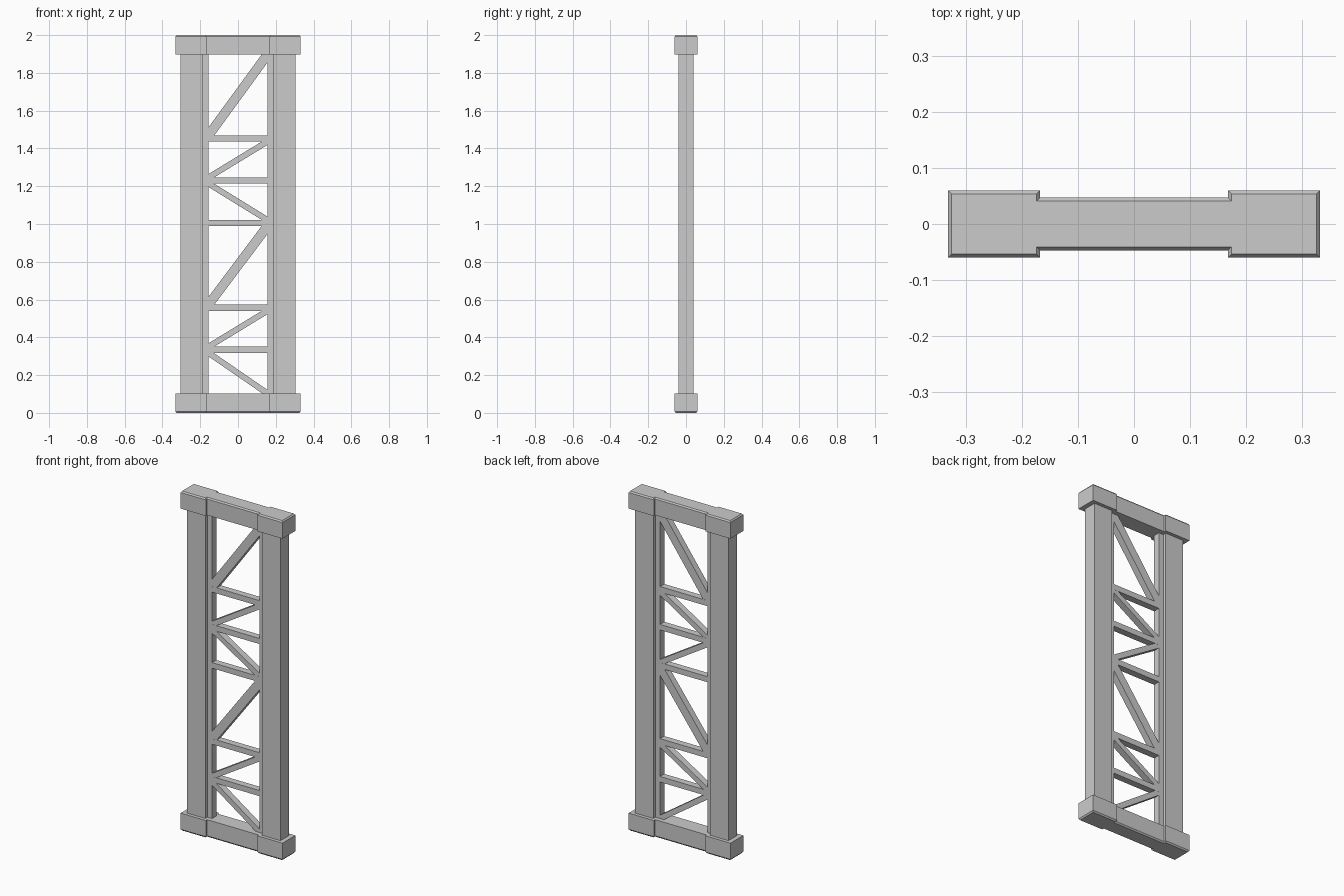
import bpy
import bmesh
from math import atan2, hypot
from mathutils import Matrix, Vector

cube = bpy.data.objects.get("Cube")
if cube:
    bpy.data.objects.remove(cube, do_unlink=True)

# One painted metal colour
grey = bpy.data.materials.new("light grey metal")
grey.use_nodes = True
grey.diffuse_color = (0.6, 0.6, 0.6, 1)
grey.node_tree.nodes["Principled BSDF"].inputs["Base Color"].default_value = (0.6, 0.6, 0.6, 1)


def finish(name, bm):
    bmesh.ops.recalc_face_normals(bm, faces=bm.faces)
    mesh = bpy.data.meshes.new(name)
    bm.to_mesh(mesh)
    bm.free()
    mesh.materials.append(grey)
    obj = bpy.data.objects.new(name, mesh)
    bpy.context.collection.objects.link(obj)
    return obj


def box(name, centre, size, angle=0.0):
    """Box turned by angle about the y axis, from x towards z."""
    bm = bmesh.new()
    matrix = (Matrix.Translation(centre) @ Matrix.Rotation(-angle, 4, "Y")
              @ Matrix.Diagonal((*size, 1)))
    bmesh.ops.create_cube(bm, size=1, matrix=matrix)
    return finish(name, bm)


CAP_X, CAP_Y = 0.332, 0.06
WAIST_X, WAIST_Y = 0.168, 0.047
CAP_H = 0.103
TOP = 2.0
BEVEL, BEVEL_H = 0.006, 0.008


def cap_outline(inset):
    """Dumbbell outline; the inset moves every edge inwards."""
    x, y = CAP_X - inset, CAP_Y - inset
    wx, wy = WAIST_X + inset, WAIST_Y - inset
    half = [(x, -y), (x, y), (wx, y), (wx, wy)]
    half2 = [(-wx, wy), (-wx, y), (-x, y), (-x, -y)]
    return half + half2 + [(-wx, -y), (-wx, -wy), (wx, -wy), (wx, -y)]


def cap(name, inner_z, outer_z):
    """End cap with a chamfer around its outer face only."""
    step = BEVEL_H if outer_z > inner_z else -BEVEL_H
    bm = bmesh.new()
    rings = [[bm.verts.new((x, y, z)) for x, y in cap_outline(inset)]
             for inset, z in ((0, inner_z), (0, outer_z - step), (BEVEL, outer_z))]
    count = len(rings[0])
    for low, high in zip(rings, rings[1:]):
        for i in range(count):
            j = (i + 1) % count
            bm.faces.new((low[i], low[j], high[j], high[i]))
    bm.faces.new(rings[0])
    bm.faces.new(rings[-1])
    return finish(name, bm)


cap("bottom_cap", CAP_H, 0)
cap("top_cap", TOP - CAP_H, TOP)

# Main columns with a thinner rail along each inner side
RAIL_IN, COLUMN_IN, COLUMN_OUT = 0.156, 0.185, 0.305
span = TOP - 2 * CAP_H + 0.04
for side, sign in (("left", 1), ("right", -1)):
    box(side + "_column", (sign * (COLUMN_IN + COLUMN_OUT) / 2, 0, TOP / 2),
        (COLUMN_OUT - COLUMN_IN, 0.08, span))
    box(side + "_rail", (sign * (RAIL_IN + COLUMN_IN) / 2, 0, TOP / 2),
        (COLUMN_IN - RAIL_IN + 0.002, 0.04, span))

# Horizontal rungs
RUNG_H = 0.033
rungs = [1.453, 1.23, 1.005, 0.557, 0.334]
for i, z in enumerate(rungs):
    box(f"rung_{i + 1}", (0, 0, z), (2 * RAIL_IN + 0.01, 0.04, RUNG_H))

# Diagonal braces, corner to corner of each bay
tops = [TOP - CAP_H] + [z - RUNG_H / 2 for z in rungs]
bottoms = [z + RUNG_H / 2 for z in rungs] + [CAP_H]
rising = [True, True, False, True, True, False]
for i, (high, low, up) in enumerate(zip(tops, bottoms, rising)):
    dx, dz = 2 * RAIL_IN, (high - low) * (1 if up else -1)
    width = 0.05 if high - low > 0.3 else 0.031
    box(f"brace_{i + 1}", Vector((0, 0, (high + low) / 2)),
        (hypot(dx, dz) + 0.02, 0.039, width), atan2(dz, dx))
